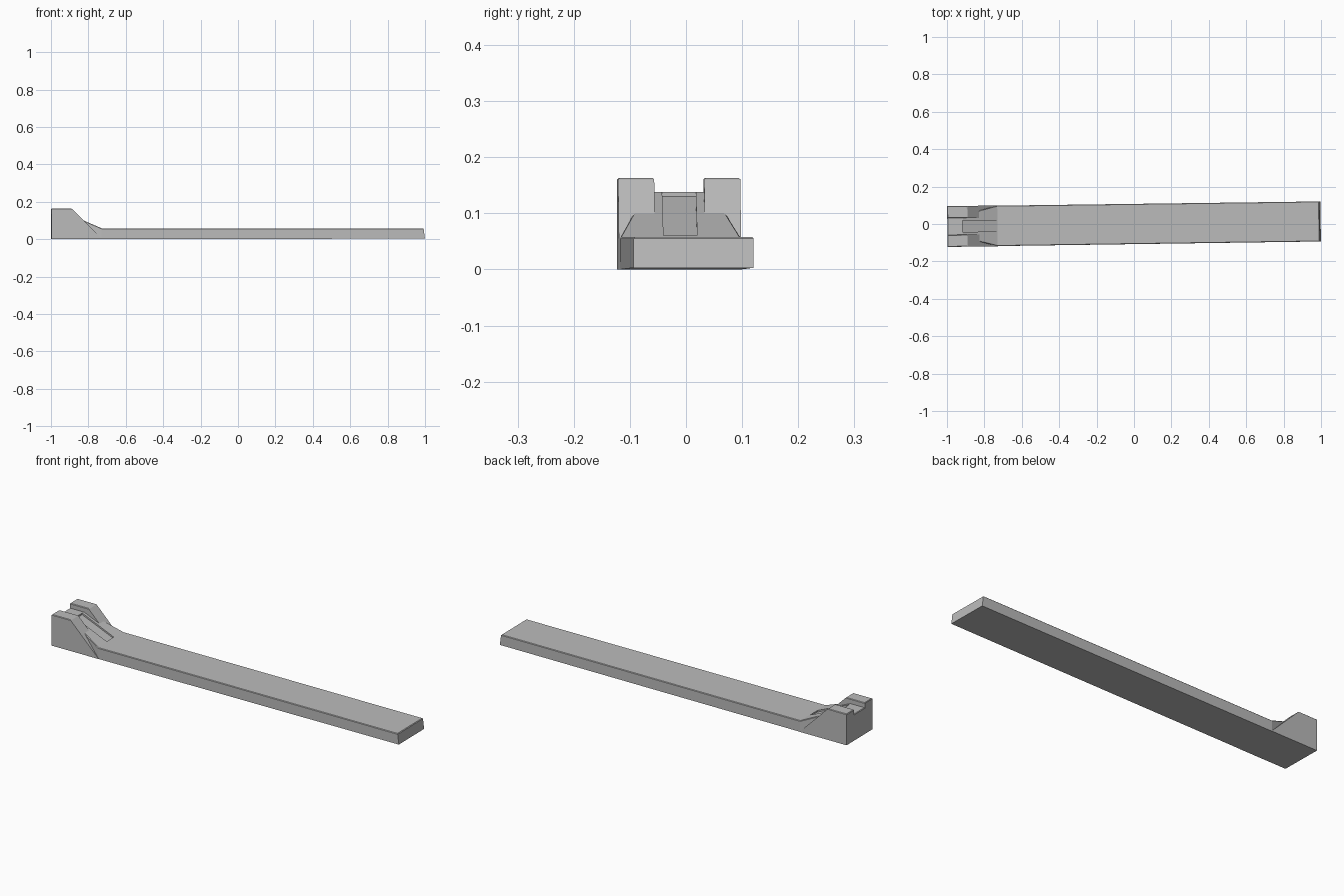
import bpy
import bmesh
from mathutils import Matrix

if "Cube" in bpy.data.objects:
    bpy.data.objects.remove(bpy.data.objects["Cube"])

TURN = Matrix.Rotation(0.0137, 4, 'Z')   # the whole bar sits slightly skewed

grey = bpy.data.materials.new("plain_grey")
grey.use_nodes = True
grey.diffuse_color = (0.5, 0.5, 0.5, 1)
grey.node_tree.nodes["Principled BSDF"].inputs["Base Color"].default_value = (0.5, 0.5, 0.5, 1)


def finish(name, bm, chamfer=0.0):
    """Chamfer the sharp upper edges, turn the part and link it."""
    bmesh.ops.recalc_face_normals(bm, faces=bm.faces)
    if chamfer:
        edges = [e for e in bm.edges
                 if min(v.co.z for v in e.verts) > 0.05 and e.calc_face_angle(0) > 0.5]
        bmesh.ops.bevel(bm, geom=edges, offset=chamfer, segments=1, affect='EDGES')
    bm.transform(TURN)
    mesh = bpy.data.meshes.new(name)
    bm.to_mesh(mesh)
    bm.free()
    mesh.materials.append(grey)
    obj = bpy.data.objects.new(name, mesh)
    bpy.context.collection.objects.link(obj)
    return obj


def prism(name, profile, y0, y1, chamfer=0.0):
    """Extrude an x-z profile across y."""
    bm = bmesh.new()
    face = bm.faces.new([bm.verts.new((x, y0, z)) for x, z in profile])
    out = bmesh.ops.extrude_face_region(bm, geom=[face])
    moved = [g for g in out["geom"] if isinstance(g, bmesh.types.BMVert)]
    bmesh.ops.translate(bm, verts=moved, vec=(0, y1 - y0, 0))
    return finish(name, bm, chamfer)


def loft(name, sections, chamfer=0.0):
    """Join rectangular sections: bottom x, top x, half width, bottom z, top z."""
    bm = bmesh.new()
    rings = [[bm.verts.new(p) for p in ((xb, -w, zb), (xb, w, zb), (xt, w, zt), (xt, -w, zt))]
             for xb, xt, w, zb, zt in sections]
    for a, b in zip(rings, rings[1:]):
        for i in range(4):
            j = (i + 1) % 4
            bm.faces.new((a[i], a[j], b[j], b[i]))
    bm.faces.new(rings[0])
    bm.faces.new(rings[-1])
    return finish(name, bm, chamfer)


# Long bar with the ramp that narrows as it climbs between the cheeks
bar = loft("bar", [
    (-0.998, -0.998, 0.05, 0, 0.138),
    (-0.915, -0.915, 0.05, 0, 0.138),
    (-0.82, -0.82, 0.085, 0, 0.097),
    (-0.73, -0.73, 0.108, 0, 0.058),
    (0.998, 0.991, 0.107, 0.003, 0.058),
], 0.003)

# Shallow slot sunk in the ramp
cutter = prism("slot_cutter", [(-0.917, 0.2), (-0.917, 0.13), (-0.735, 0.052), (-0.735, 0.2)],
               -0.03, 0.03)
cutter.hide_render = True
cut = bar.modifiers.new("slot", 'BOOLEAN')
cut.operation = 'DIFFERENCE'
cut.solver = 'EXACT'
cut.object = cutter
bpy.context.view_layer.objects.active = bar
bpy.ops.object.modifier_apply(modifier=cut.name)
bpy.data.objects.remove(cutter)

# Two sloped cheeks either side of the channel
cheek = [(-0.998, 0), (-0.998, 0.163), (-0.89, 0.163), (-0.727, 0)]
for side, sign in (("left", 1), ("right", -1)):
    prism(side + "_cheek", cheek, sign * 0.0445, sign * 0.109, 0.003)
